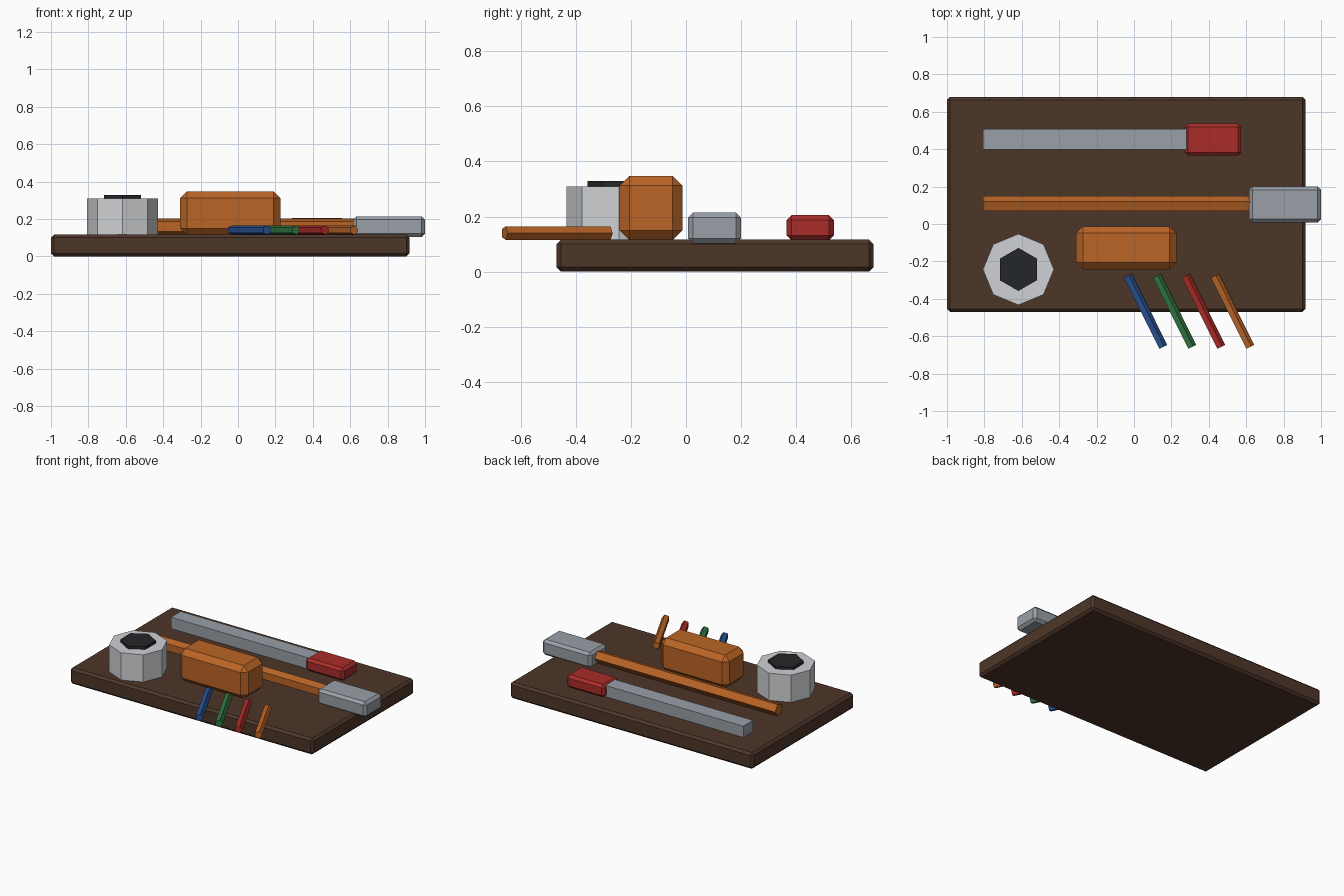
import bpy, math

if "Cube" in bpy.data.objects:
    bpy.data.objects.remove(bpy.data.objects["Cube"])


def material(name, r, g, b):
    m = bpy.data.materials.new(name)
    m.diffuse_color = (r, g, b, 1)
    m.use_nodes = True
    m.node_tree.nodes["Principled BSDF"].inputs["Base Color"].default_value = m.diffuse_color
    return m


BROWN = material("dark_wood", 0.075, 0.037, 0.022)
ORANGE = material("orange", 0.50, 0.13, 0.02)
RED = material("red", 0.40, 0.025, 0.022)
STEEL = material("steel", 0.32, 0.35, 0.39)
PALE = material("pale_metal", 0.63, 0.64, 0.66)
BLACK = material("black", 0.018, 0.019, 0.022)
BLUE = material("blue", 0.022, 0.085, 0.30)
GREEN = material("green", 0.03, 0.18, 0.055)


def box(name, lo, hi, mat, bevel=0.0):
    """Box between two corners, with an optional chamfer."""
    bpy.ops.mesh.primitive_cube_add(
        size=1, location=[(a + b) / 2 for a, b in zip(lo, hi)])
    ob = bpy.context.object
    ob.name = name
    ob.scale = [b - a for a, b in zip(lo, hi)]
    bpy.ops.object.transform_apply(location=False, rotation=False, scale=True)
    if bevel:
        mod = ob.modifiers.new("chamfer", 'BEVEL')
        mod.width = bevel
        mod.segments = 1
    ob.data.materials.append(mat)
    return ob


def prism(name, sides, radius, length, loc, mat, rot=(0, 0, 0)):
    bpy.ops.mesh.primitive_cylinder_add(
        vertices=sides, radius=radius, depth=length, location=loc, rotation=rot)
    ob = bpy.context.object
    ob.name = name
    ob.data.materials.append(mat)
    return ob


# Base board
box("board", (-1.0, -0.47, 0), (0.917, 0.68, 0.116), BROWN, 0.016)

# Flat blade with red grip
box("blade", (-0.807, 0.397, 0.112), (0.29, 0.507, 0.196), STEEL)
box("blade_grip", (0.272, 0.365, 0.114), (0.573, 0.537, 0.205), RED, 0.018)

# Hammer: five-sided handle and chamfered head
prism("hammer_handle", 5, 0.044, 1.46, (-0.077, 0.106, 0.16), ORANGE,
      (0, math.pi / 2, 0))
box("hammer_head", (0.615, 0.008, 0.103), (1.0, 0.2, 0.214), STEEL, 0.018)

# Chunky orange block
box("orange_block", (-0.31, -0.242, 0.114), (0.226, -0.013, 0.348), ORANGE, 0.036)

# Octagonal pot with a dark hexagonal top
prism("pot", 8, 0.19, 0.198, (-0.618, -0.243, 0.211), PALE)
prism("pot_filling", 6, 0.115, 0.04, (-0.618, -0.243, 0.309), BLACK)

# Row of slanted pencils over the front edge
for i, (label, mat) in enumerate([("blue", BLUE), ("green", GREEN),
                                  ("red", RED), ("orange", ORANGE)]):
    prism(label + "_pencil", 5, 0.026, 0.425, (0.06 + 0.155 * i, -0.468, 0.14),
          mat, (0, math.pi / 2, math.radians(-63.5)))
